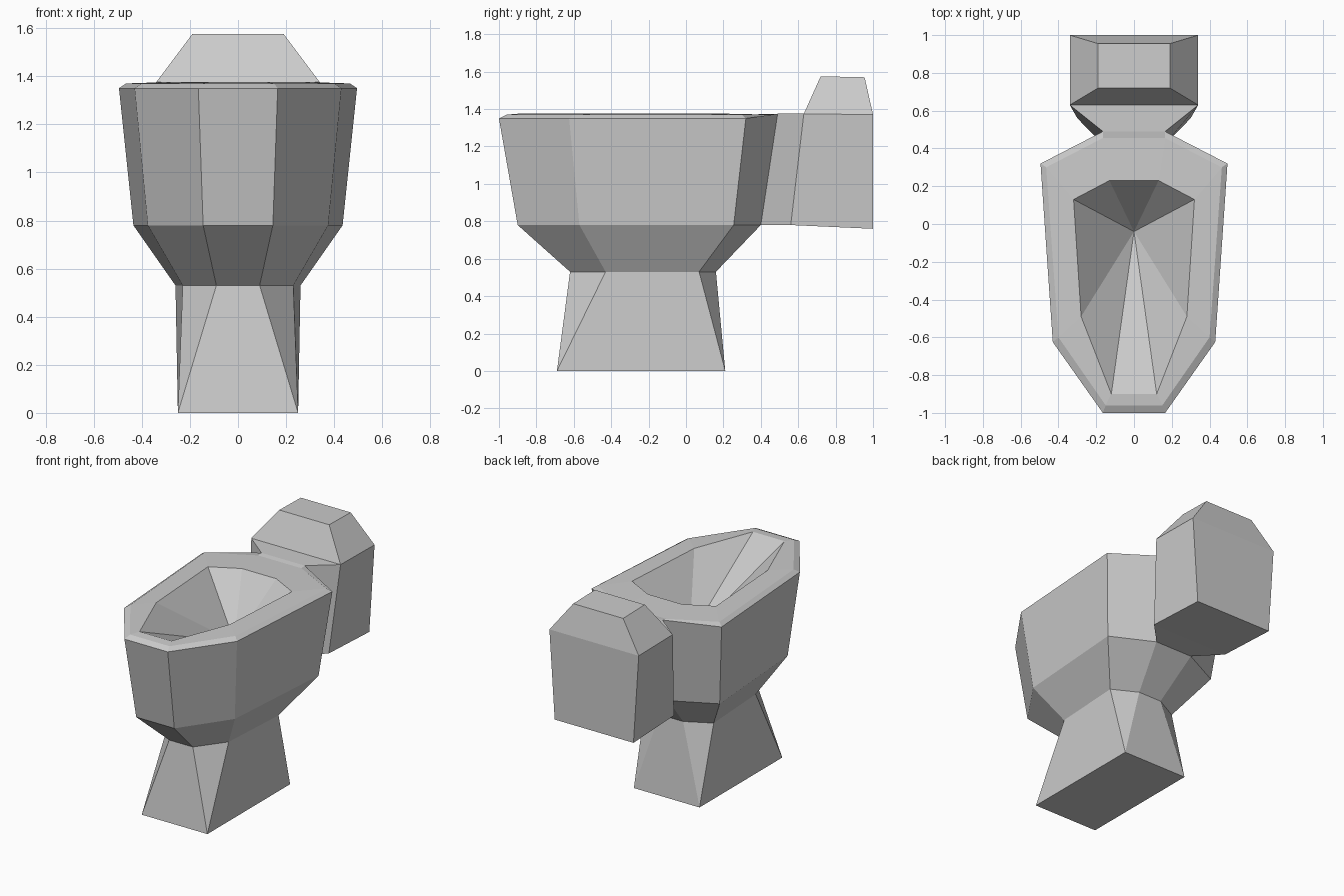
import bpy, bmesh

if "Cube" in bpy.data.objects:
    bpy.data.objects.remove(bpy.data.objects["Cube"])


def loft(name, halves, open_faces=(), top=0, bottom=0):
    """Skin rings given as right-hand halves (front to back), mirrored in x.
    open_faces: (level, segment) pairs left out; top/bottom: number of cap strips."""
    bm = bmesh.new()
    rings = []
    for half in halves:
        full = list(half) + [(-x, y, z) for x, y, z in reversed(half)]
        rings.append([bm.verts.new(p) for p in full])
    n = len(rings[0])
    for k, (a, b) in enumerate(zip(rings, rings[1:])):
        for i in range(n):
            j = (i + 1) % n
            if (k, i) not in open_faces:
                bm.faces.new((a[i], a[j], b[j], b[i]))
    for i in range(top):
        r = rings[-1]
        bm.faces.new((r[i], r[i + 1], r[n - 2 - i], r[n - 1 - i]))
    for i in range(bottom):
        r = rings[0]
        bm.faces.new((r[n - 1 - i], r[n - 2 - i], r[i + 1], r[i]))
    bmesh.ops.remove_doubles(bm, verts=bm.verts, dist=1e-5)
    mesh = bpy.data.meshes.new(name)
    bm.to_mesh(mesh)
    bm.free()
    obj = bpy.data.objects.new(name, mesh)
    bpy.context.collection.objects.link(obj)
    return obj


def level(z, *points):
    return [(x, y, z) for x, y in points]


# Shared outlines
waist = level(0.53, (0.09, -0.62), (0.23, -0.43), (0.26, 0.07), (0.09, 0.16))
neck_low, neck_high = (0.145, 0.40, 0.78), (0.165, 0.49, 1.375)
corners = [(0.34, 0.63, 1.375), (0.34, 1.0, 1.37)]

# Pedestal: rectangular foot blending into the eight-sided waist
foot = level(0, (0.25, -0.69), (0.25, -0.69), (0.25, 0.21), (0.25, 0.21))
loft("pedestal", [foot, waist], bottom=3)

# Bowl: outer wall, bevelled rim, flat seat and basin running to a point
loft("bowl", [
    waist,
    level(0.78, (0.145, -0.90), (0.375, -0.57), (0.435, 0.255)) + [neck_low],
    level(1.35, (0.165, -1.0), (0.43, -0.625), (0.495, 0.32)) + [neck_high],
    level(1.37, (0.15, -0.96), (0.40, -0.60), (0.465, 0.30), (0.165, 0.455)),
    level(1.375, (0.12, -0.90), (0.28, -0.49), (0.32, 0.13), (0.13, 0.23)),
    level(1.01, *[(0, -0.04)] * 4),
], open_faces={(1, 3)})

# Tank with the neck that joins it to the bowl
tank = loft("tank", [
    [neck_low, (0.30, 0.56, 0.78), (0.30, 1.0, 0.76)],
    [neck_high] + corners,
], open_faces={(0, 5)}, bottom=2, top=1)

# Tapered tank lid
loft("tank_lid", [corners, [(0.19, 0.72, 1.575), (0.19, 0.955, 1.57)]], top=1)
